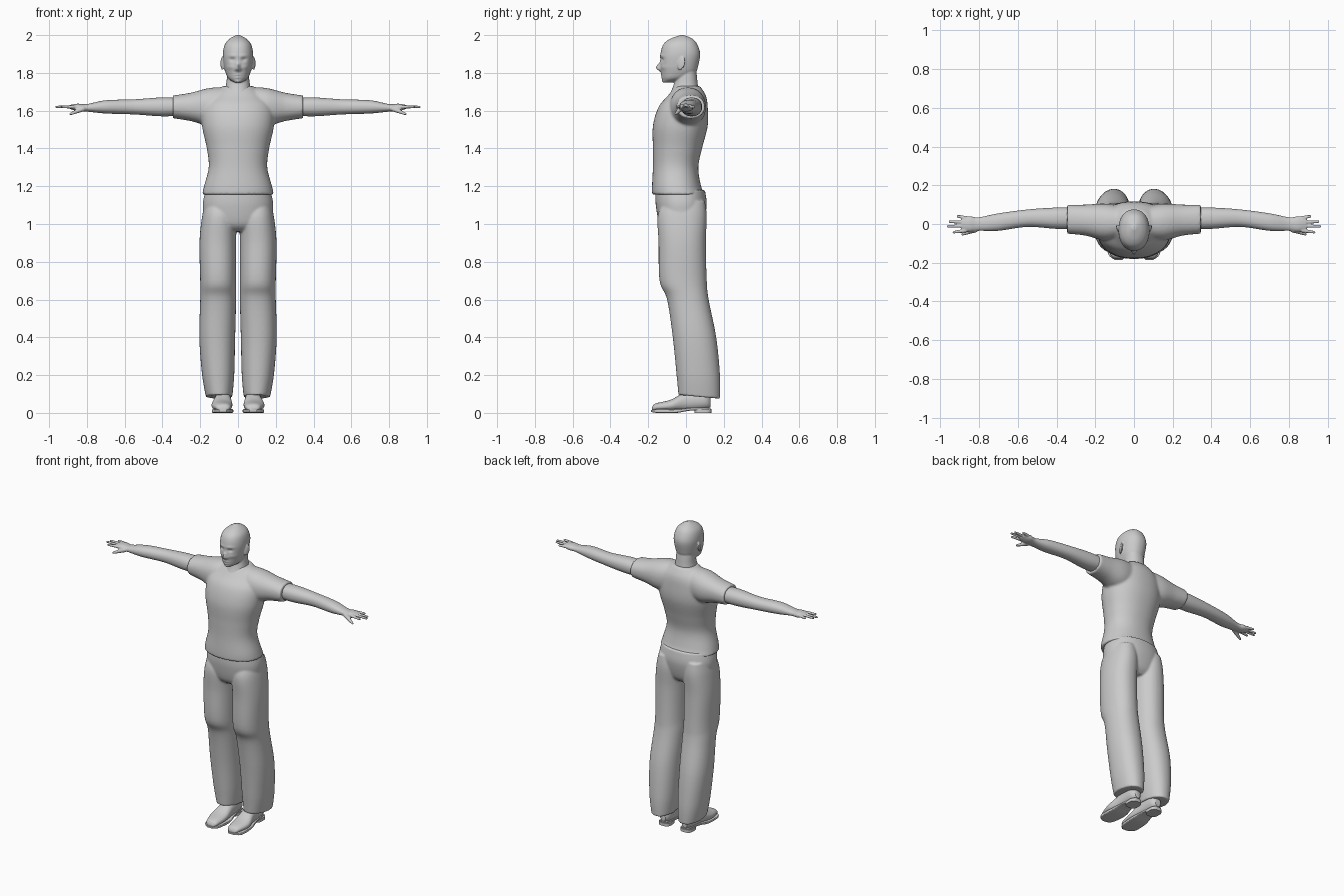
import bpy, bmesh, math
from mathutils import Vector

cube = bpy.data.objects.get("Cube")
if cube:
    bpy.data.objects.remove(cube, do_unlink=True)

GREY = (0.6, 0.6, 0.6, 1)
material = bpy.data.materials.new("plain grey")
material.use_nodes = True
material.diffuse_color = GREY
shader = material.node_tree.nodes["Principled BSDF"]
shader.inputs["Base Color"].default_value = GREY

MIDDLE = (1,)
BOTH = (1, -1)


def catmull_rom(before, start, end, after, t):
    """Smooth value between start and end."""
    slope_in = (end - before) / 2
    slope_out = (after - start) / 2
    ease = t * t * (3 - 2 * t)
    return (start + (end - start) * ease
            + slope_in * t * (1 - t) ** 2
            - slope_out * t * t * (1 - t))


def smooth_rings(rings, steps):
    """Fill in cross-sections between the given ones."""
    padded = [rings[0], *rings, rings[-1]]
    filled = []
    for group in zip(padded, padded[1:], padded[2:], padded[3:]):
        for step in range(steps):
            filled.append([catmull_rom(*values, step / steps)
                           for values in zip(*group)])
    return filled + [rings[-1]]


def rounded(angle_part, power):
    """Superellipse version of a sine or cosine."""
    return math.copysign(abs(angle_part) ** (2 / power), angle_part)


def loft(bm, axis, rings, sides=MIDDLE, segments=48, power=2.2, steps=6):
    """Skin rings of (station, u centre, u radius, v centre, v radius)."""
    made = []
    angles = [math.tau * i / segments for i in range(segments)]
    for side in sides:
        loops = []
        for station, u_mid, u_rad, v_mid, v_rad in smooth_rings(rings, steps):
            loop = []
            for angle in angles:
                u = u_mid + u_rad * rounded(math.cos(angle), power)
                v = v_mid + v_rad * rounded(math.sin(angle), power)
                x, y, z = {"x": (station, u, v),
                           "y": (u, station, v),
                           "z": (u, v, station)}[axis]
                loop.append(bm.verts.new((x * side, y, z)))
            loops.append(loop)
            made.extend(loop)
        for low, high in zip(loops, loops[1:]):
            for i in range(segments):
                bm.faces.new((low[i - 1], low[i], high[i], high[i - 1]))
        bm.faces.new(loops[0])
        bm.faces.new(loops[-1])
    return made


def digit(bm, root, tip, root_radius, tip_radius):
    """Tapered finger made of a row of balls, on both hands."""
    count = 9
    for side in BOTH:
        for k in range(count):
            along = k / (count - 1)
            centre = Vector(root).lerp(Vector(tip), along)
            centre.x *= side
            radius = root_radius + (tip_radius - root_radius) * along
            ball = bmesh.ops.create_icosphere(bm, subdivisions=2, radius=radius)
            bmesh.ops.translate(bm, verts=ball["verts"], vec=centre)


def finish(bm, name, voxel=None, smoothing=0):
    """Make the object; with a voxel size its pieces blend into one skin."""
    bmesh.ops.recalc_face_normals(bm, faces=bm.faces[:])
    mesh = bpy.data.meshes.new(name)
    bm.to_mesh(mesh)
    bm.free()
    mesh.materials.append(material)
    part = bpy.data.objects.new(name, mesh)
    bpy.context.collection.objects.link(part)
    if voxel:
        remesh = part.modifiers.new("blend", "REMESH")
        remesh.mode = "VOXEL"
        remesh.voxel_size = voxel
        remesh.use_smooth_shade = True
        soften = part.modifiers.new("soften", "SMOOTH")
        soften.iterations = smoothing
    else:
        bpy.ops.object.select_all(action="DESELECT")
        part.select_set(True)
        bpy.context.view_layer.objects.active = part
        bpy.ops.object.shade_smooth_by_angle(angle=math.radians(45))


# Skull
bm = bmesh.new()
skull = loft(bm, "z", [
    (1.75, 0, .02, -.09, .03), (1.77, 0, .05, -.06, .065),
    (1.8, 0, .065, -.04, .09), (1.84, 0, .075, -.035, .1),
    (1.9, 0, .08, -.03, .105), (1.95, 0, .07, -.03, .09),
    (1.98, 0, .045, -.025, .06), (2, 0, .01, -.02, .01)],
    segments=96, steps=9)

# Face relief: x, z, spread in x, spread in z, push along y
features = {
    "nose": (0, 1.83, .01, .02, -.025),
    "nostrils": (.01, 1.82, .01, .008, -.008),
    "eye sockets": (.03, 1.87, .015, .01, .01),
    "brows": (.03, 1.89, .025, .007, -.004),
    "cheeks": (.04, 1.83, .02, .01, -.004),
    "upper lip": (0, 1.79, .02, .005, -.006),
    "lower lip": (0, 1.775, .02, .005, -.006),
    "chin": (0, 1.755, .02, .01, -.005),
}
for vert in skull:
    if vert.co.y < -.05:
        x, z = abs(vert.co.x), vert.co.z
        for mid_x, mid_z, wide, tall, push in features.values():
            distance = ((x - mid_x) / wide) ** 2 + ((z - mid_z) / tall) ** 2
            vert.co.y += push * math.exp(-distance)

# Neck and ears, blended with the skull
loft(bm, "z", [
    (1.66, 0, .03, -.05, .06), (1.7, 0, .065, -.01, .07),
    (1.76, 0, .06, 0, .06), (1.84, 0, .055, 0, .05)])
for side in BOTH:
    ear = bmesh.ops.create_uvsphere(bm, u_segments=20, v_segments=14, radius=1)
    for vert in ear["verts"]:
        x, y, z = vert.co
        vert.co = (side * (.083 + (x + y) * .007),
                   -.025 + y * .02 + z * .006,
                   1.85 + z * .035)
finish(bm, "head", voxel=.0045, smoothing=2)

# Arms, palms, fingers and thumbs
bm = bmesh.new()
loft(bm, "x", [
    (.28, .03, .055, 1.62, .045), (.4, .03, .055, 1.62, .05),
    (.55, .03, .045, 1.62, .04), (.7, .01, .045, 1.62, .035),
    (.8, 0, .035, 1.615, .02), (.85, 0, .04, 1.617, .02),
    (.89, 0, .03, 1.62, .01)], sides=BOTH)
for y, reach in ((-.035, .93), (-.01, .96), (.01, .95), (.033, .91)):
    digit(bm, (.87, y, 1.62), (reach, y * 1.2, 1.62), .01, .008)
digit(bm, (.82, -.03, 1.61), (.885, -.053, 1.583), .015, .008)
finish(bm, "arms", voxel=.0045, smoothing=3)

# Short sleeved shirt
bm = bmesh.new()
loft(bm, "z", [
    (1.155, 0, .19, -.04, .14), (1.2, 0, .18, -.05, .13),
    (1.3, 0, .155, -.055, .12), (1.4, 0, .165, -.045, .13),
    (1.52, 0, .19, -.03, .145), (1.62, 0, .185, -.015, .13),
    (1.68, 0, .14, .005, .1), (1.73, 0, .08, .01, .065)], segments=64)
loft(bm, "x", [
    (.05, .01, .08, 1.63, .095), (.15, .01, .095, 1.62, .1),
    (.25, .02, .08, 1.62, .075), (.345, .025, .075, 1.62, .06)], sides=BOTH)
finish(bm, "shirt", voxel=.008, smoothing=5)

# Loose trousers: hips, then legs with a hem that rises at the front
bm = bmesh.new()
loft(bm, "z", [
    (.96, 0, .1, -.02, .08), (1, 0, .17, -.025, .115),
    (1.1, 0, .187, -.025, .135), (1.18, 0, .17, -.03, .13)], segments=64)
legs = loft(bm, "z", [
    (.075, .1, .07, .07, .11), (.2, .105, .085, .065, .115),
    (.4, .11, .095, .045, .115), (.6, .105, .095, .01, .11),
    (.7, .105, .095, -.015, .125), (.9, .107, .097, -.02, .125),
    (1.04, .1, .09, -.02, .13), (1.12, .1, .07, -.01, .11)], sides=BOTH)
for vert in legs:
    fade = max(0, 1 - 5 * vert.co.z)
    vert.co.z += .15 * (.18 - vert.co.y) * fade
finish(bm, "trousers", voxel=.0065, smoothing=4)

# Shoes
bm = bmesh.new()
loft(bm, "y", [
    (-.18, .08, .02, .02, .01), (-.16, .08, .04, .03, .02),
    (-.08, .085, .055, .04, .03), (0, .08, .045, .06, .05),
    (.1, .08, .04, .07, .05), (.13, .08, .02, .06, .03)], sides=BOTH)
finish(bm, "shoe_uppers")
bm = bmesh.new()
loft(bm, "y", [
    (-.185, .08, .02, .01, .005), (-.15, .085, .05, .01, .01),
    (-.05, .08, .055, .01, .01), (.03, .08, .04, .02, .007),
    (.13, .08, .025, .02, .007)], sides=BOTH, power=6)
finish(bm, "shoe_soles")
bm = bmesh.new()
loft(bm, "z", [(0, .08, .04, .09, .045), (.02, .08, .04, .09, .045)],
     sides=BOTH, power=3)
finish(bm, "shoe_heels")
